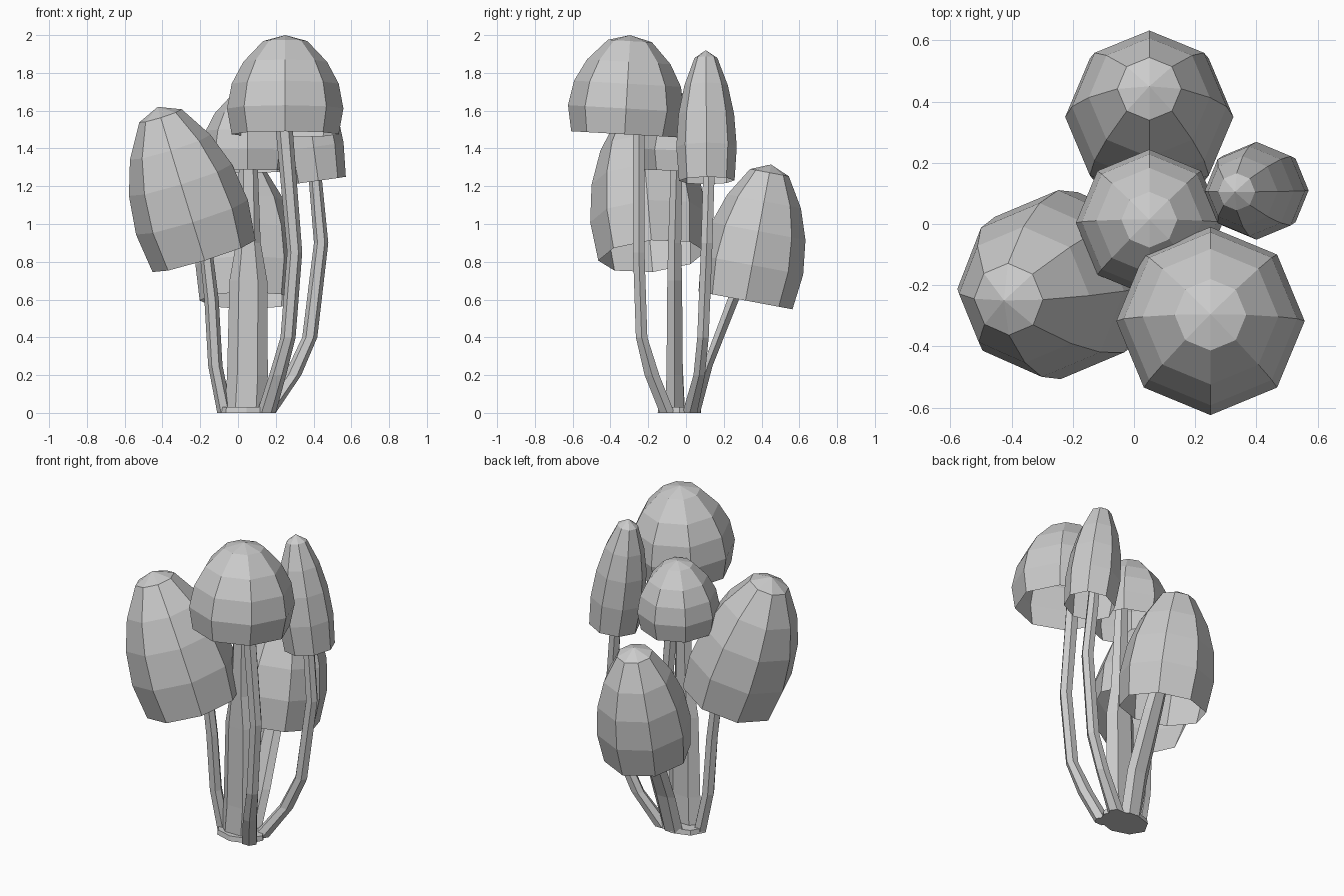
import bpy, bmesh, math
from mathutils import Vector

if "Cube" in bpy.data.objects:
    bpy.data.objects.remove(bpy.data.objects["Cube"])

# Shared cap outline: (height fraction along axis, radius fraction)
CAP = [(0, .92), (.26, 1), (.51, .92), (.73, .72), (.94, .38)]


def finish(name, bm):
    bmesh.ops.recalc_face_normals(bm, faces=bm.faces)
    mesh = bpy.data.meshes.new(name)
    bm.to_mesh(mesh)
    bm.free()
    obj = bpy.data.objects.new(name, mesh)
    bpy.context.collection.objects.link(obj)
    return obj


def bridge(bm, rings):
    for a, b in zip(rings, rings[1:]):
        n = len(a)
        for i in range(n):
            bm.faces.new((a[i], a[(i + 1) % n], b[(i + 1) % n], b[i]))


def cap(name, base, apex, radius):
    """Open eight-sided dome, tilted from base centre to apex."""
    bm = bmesh.new()
    base, apex = Vector(base), Vector(apex)
    axis = apex - base
    rot = Vector((0, 0, 1)).rotation_difference(axis)
    rings = []
    for t, r in CAP:
        rings.append([bm.verts.new(base + axis * t + rot @ Vector(
            (math.cos(k * math.pi / 4) * r * radius,
             math.sin(k * math.pi / 4) * r * radius, 0))) for k in range(8)])
    bridge(bm, rings)
    tip = bm.verts.new(apex)
    top = rings[-1]
    for i in range(8):
        bm.faces.new((top[i], top[(i + 1) % 8], tip))
    obj = finish(name, bm)
    # an open shell: make sure the normals face outwards
    if obj.data.polygons[-1].normal.dot(axis) < 0:
        obj.data.flip_normals()


def stem(name, path, sides=6):
    """Bent stalk; path points are (x, y, z, half width x, half width y)."""
    bm = bmesh.new()
    rings = []
    for x, y, z, rx, ry in path:
        rings.append([bm.verts.new(
            (x + rx * math.cos(k * math.tau / sides),
             y + ry * math.sin(k * math.tau / sides), z)) for k in range(sides)])
    bridge(bm, rings)
    bm.faces.new(rings[0])
    bm.faces.new(rings[-1])
    finish(name, bm)


# Caps
cap("front_cap", (.25, -.325, 1.475), (.25, -.295, 2.0), .308)
cap("left_cap", (-.18, -.18, .83), (-.425, -.25, 1.62), .31)
cap("right_cap", (.425, .11, 1.23), (.33, .105, 1.92), .16)
cap("middle_cap", (.05, .0, 1.28), (.05, .015, 1.70), .24)
cap("back_cap", (.05, .315, .595), (.05, .45, 1.315), .275)

# Stems
stem("front_stem", [(.15, -.10, 0, .05, .045), (.21, -.18, .2, .045, .045),
                    (.265, -.235, .4, .04, .035), (.30, -.25, .85, .04, .035),
                    (.245, -.25, 1.5, .045, .035), (.245, -.27, 1.7, .04, .03)])
stem("left_stem", [(-.07, -.04, 0, .04, .04), (-.12, -.05, .25, .038, .038),
                   (-.14, -.06, .6, .038, .035), (-.165, -.065, .82, .035, .035),
                   (-.19, -.06, 1.37, .018, .018)])
stem("right_stem", [(.15, .02, 0, .05, .045), (.29, .07, .2, .045, .035),
                    (.38, .09, .4, .04, .035), (.44, .11, .9, .038, .035),
                    (.41, .12, 1.23, .035, .035), (.39, .12, 1.45, .03, .03)])
stem("middle_stem", [(.04, -.06, 0, .11, .06), (.05, -.06, .2, .108, .05),
                     (.055, -.06, .7, .1, .045), (.055, -.06, .9, .065, .04),
                     (.055, -.05, 1.3, .05, .035), (.055, -.04, 1.5, .04, .03)])
stem("back_stem", [(.06, .04, 0, .07, .04), (.07, .115, .25, .075, .03),
                   (.07, .25, .6, .065, .035), (.06, .34, .85, .05, .03)])

# Flat joined foot under all stems
stem("foot", [(.045, -.035, 0, .155, .115), (.045, -.035, .03, .15, .11)], 8)
